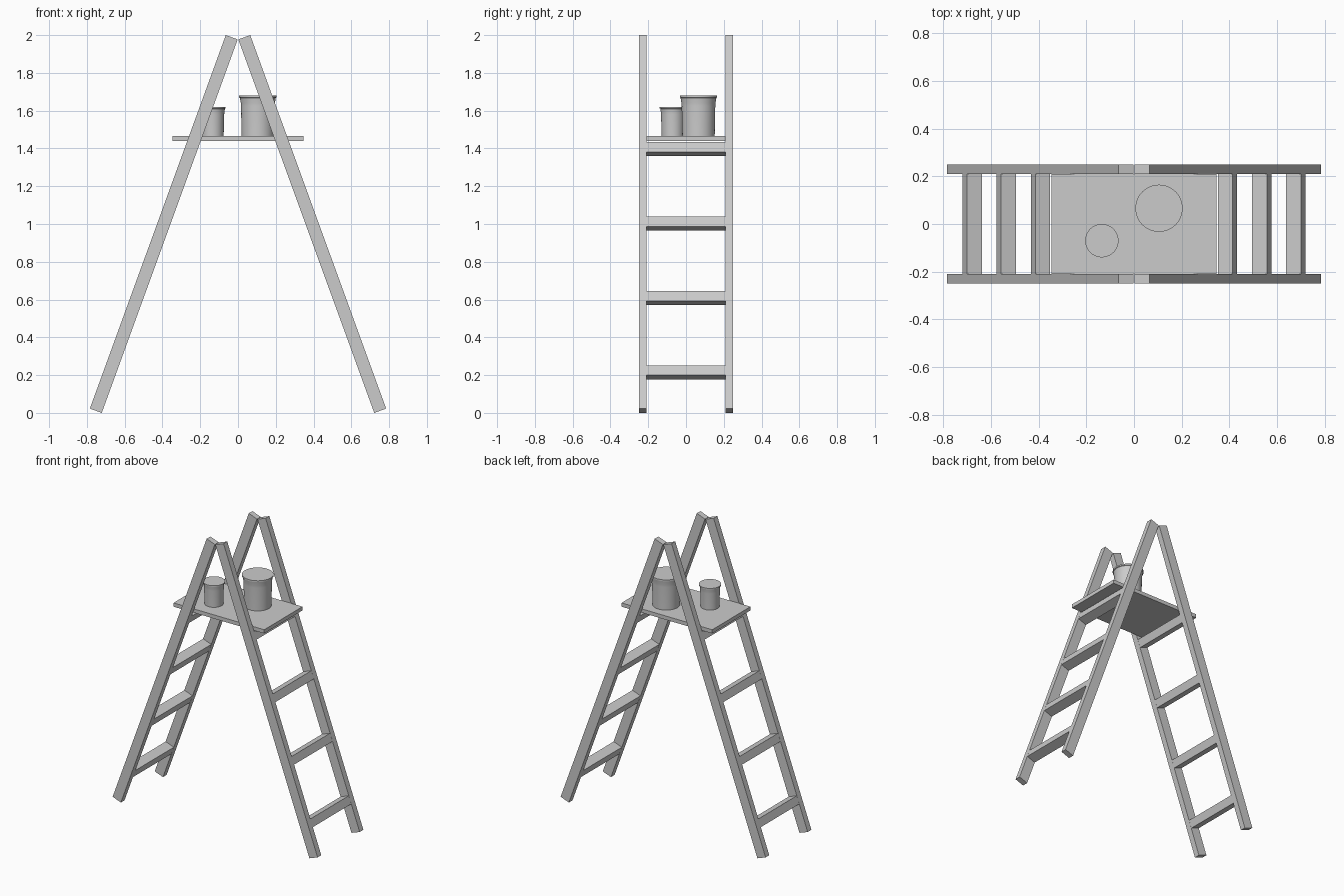
import bpy, bmesh
from math import radians, tan, sin, cos, pi
from mathutils import Matrix

if "Cube" in bpy.data.objects:
    bpy.data.objects.remove(bpy.data.objects["Cube"])

TILT = radians(20)


def box(name, size, loc, tilt=0.0):
    bm = bmesh.new()
    bmesh.ops.create_cube(bm, size=1.0, matrix=Matrix.Diagonal((*size, 1)))
    me = bpy.data.meshes.new(name)
    bm.to_mesh(me)
    bm.free()
    ob = bpy.data.objects.new(name, me)
    ob.location = loc
    ob.rotation_euler = (0, tilt, 0)
    bpy.context.collection.objects.link(ob)
    return ob


def lathe(name, profile, loc, n=48):
    bm = bmesh.new()
    rings = [[bm.verts.new((r * cos(2 * pi * i / n), r * sin(2 * pi * i / n), z))
              for i in range(n)] for r, z in profile]
    for a, b in zip(rings, rings[1:]):
        for i in range(n):
            j = (i + 1) % n
            bm.faces.new((a[i], a[j], b[j], b[i]))
    bm.faces.new(rings[0][::-1])
    bm.faces.new(rings[-1])
    me = bpy.data.meshes.new(name)
    bm.to_mesh(me)
    bm.free()
    ob = bpy.data.objects.new(name, me)
    ob.location = loc
    bpy.context.collection.objects.link(ob)
    bpy.ops.object.select_all(action='DESELECT')
    bpy.context.view_layer.objects.active = ob
    ob.select_set(True)
    bpy.ops.object.shade_smooth_by_angle(angle=radians(30))
    return ob


for side, label in ((-1, "left"), (1, "right")):
    # Leaning side rails
    for y, end in ((-0.23, "front"), (0.23, "back")):
        box(f"{label}_{end}_rail", (0.067, 0.04, 2.104),
            (side * 0.393, y, 1.0), -side * TILT)
    # Rungs set square to the rails
    for k in range(4):
        z = 0.214 + 0.394 * k
        x = side * (0.393 + (1.0 - z) * tan(TILT))
        box(f"{label}_rung_{k + 1}", (0.066, 0.42, 0.055), (x, 0, z), -side * TILT)

# Shelf across the top rungs
box("shelf", (0.694, 0.418, 0.026), (0, 0, 1.452))

# Paint pots with flared rims
lathe("large_pot", [(0.086, 0), (0.089, 0.16), (0.090, 0.175), (0.095, 0.203),
                    (0.099, 0.205), (0.099, 0.215)], (0.105, 0.066, 1.465))
lathe("small_pot", [(0.059, 0), (0.062, 0.115), (0.063, 0.126), (0.066, 0.145),
                    (0.070, 0.147), (0.070, 0.155)], (-0.135, -0.07, 1.465))
